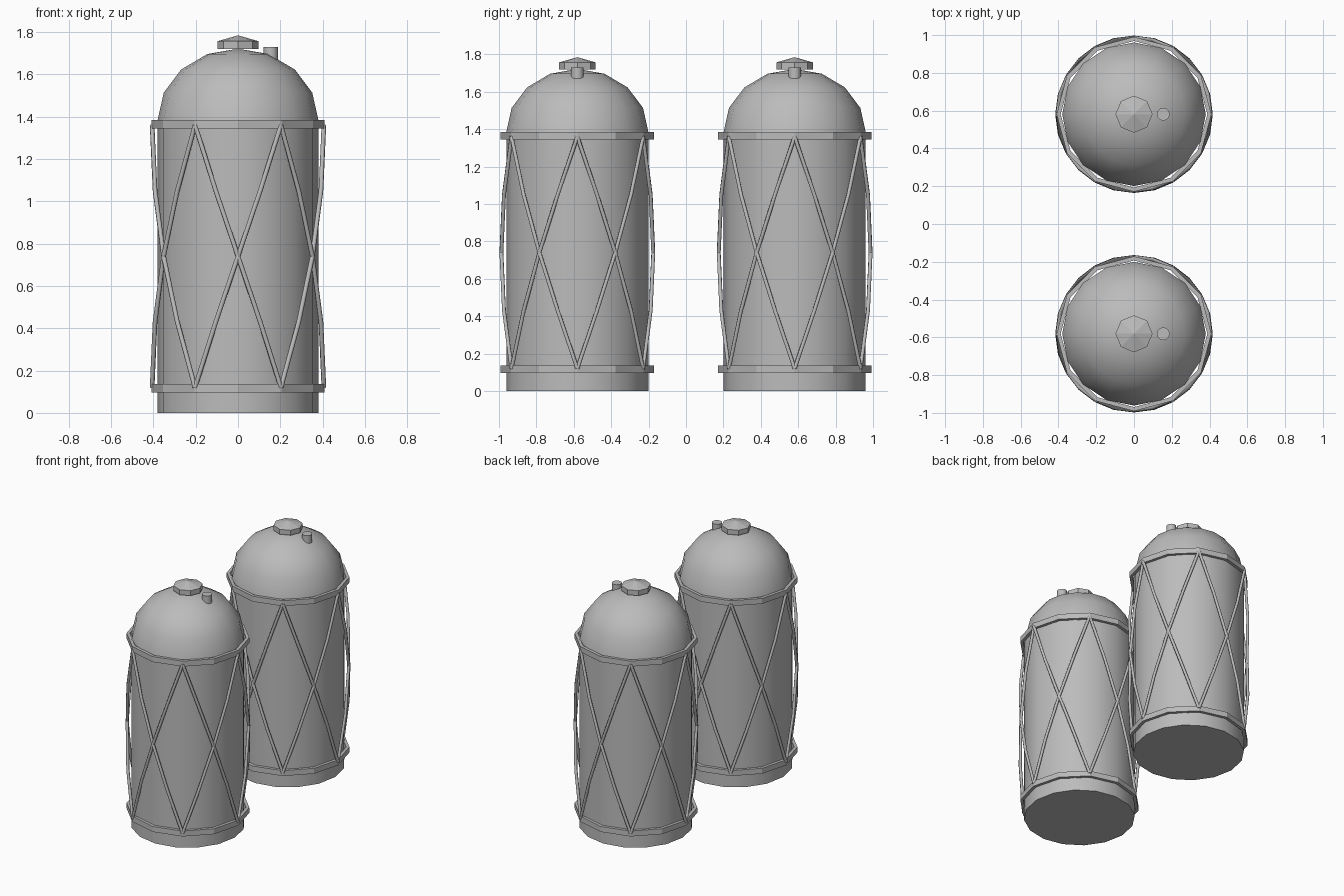
import bpy
import bmesh
from math import sin, cos, pi, radians

cube = bpy.data.objects.get("Cube")
if cube:
    bpy.data.objects.remove(cube)

grey = bpy.data.materials.new("plain_grey")
grey.use_nodes = True
color = (0.5, 0.5, 0.5, 1)
grey.diffuse_color = color
grey.node_tree.nodes["Principled BSDF"].inputs["Base Color"].default_value = color


def lathe(name, profile, sides, center, smooth=True, closed=False):
    """Revolve (radius, z) points about a vertical axis."""
    bm = bmesh.new()
    rings = []
    for r, z in profile:
        count = sides if r > 0 else 1
        rings.append([bm.verts.new((r * cos(2 * pi * i / sides), r * sin(2 * pi * i / sides), z))
                      for i in range(count)])
    pairs = list(zip(rings, rings[1:] + rings[:1] if closed else rings[1:]))
    for low, high in pairs:
        for i in range(sides):
            j = (i + 1) % sides
            corners = [low[i % len(low)], low[j % len(low)], high[j % len(high)], high[i % len(high)]]
            bm.faces.new(list(dict.fromkeys(corners)))
    bmesh.ops.recalc_face_normals(bm, faces=bm.faces[:])
    mesh = bpy.data.meshes.new(name)
    bm.to_mesh(mesh)
    bm.free()
    mesh.materials.append(grey)
    obj = bpy.data.objects.new(name, mesh)
    obj.location = (center[0], center[1], 0)
    bpy.context.collection.objects.link(obj)
    if smooth:
        bpy.ops.object.select_all(action="DESELECT")
        obj.select_set(True)
        bpy.context.view_layer.objects.active = obj
        bpy.ops.object.shade_smooth_by_angle(angle=radians(35))
    return obj


def lattice(name, y, radius=0.406, bottom=0.12, top=1.36, steps=4):
    """Crossed bars winding both ways between the two hoops."""
    curve = bpy.data.curves.new(name, "CURVE")
    curve.dimensions = "3D"
    curve.bevel_depth = 0.011
    curve.bevel_resolution = 1
    curve.use_fill_caps = True
    for k in range(6):
        for turn in (-1, 1):
            spline = curve.splines.new("POLY")
            spline.points.add(steps)
            for i, point in enumerate(spline.points):
                t = i / steps
                a = radians(60) * (k + turn * t)
                point.co = (radius * cos(a), radius * sin(a), bottom + (top - bottom) * t, 1)
    curve.materials.append(grey)
    obj = bpy.data.objects.new(name, curve)
    obj.location.y = y
    bpy.context.collection.objects.link(obj)


def tank(label, y):
    # Cylinder body and domed top
    lathe(label + "_body", [(0, 0), (0.38, 0), (0.38, 1.385)], 16, (0, y))
    dome = [(0.38 * cos(i * pi / 8), 1.385 + 0.337 * sin(i * pi / 8)) for i in range(4)]
    lathe(label + "_dome", dome + [(0, 1.722)], 16, (0, y))

    # Hoops that hold the lattice
    for part, z in (("lower_hoop", 0.097), ("upper_hoop", 1.345)):
        section = [(0.388, z), (0.41, z), (0.41, z + 0.04), (0.388, z + 0.04)]
        lathe(label + "_" + part, section, 12, (0, y), smooth=False, closed=True)
    lattice(label + "_lattice", y)

    # Hatch with a shallow cone lid, and a small vent pipe
    lathe(label + "_hatch", [(0, 1.72), (0.098, 1.72), (0.098, 1.757), (0, 1.785)],
          8, (0, y), smooth=False)
    lathe(label + "_vent", [(0, 1.62), (0.034, 1.62), (0.034, 1.73), (0, 1.73)],
          12, (0.155, y))


for label, y in (("front_tank", -0.581), ("back_tank", 0.581)):
    tank(label, y)
